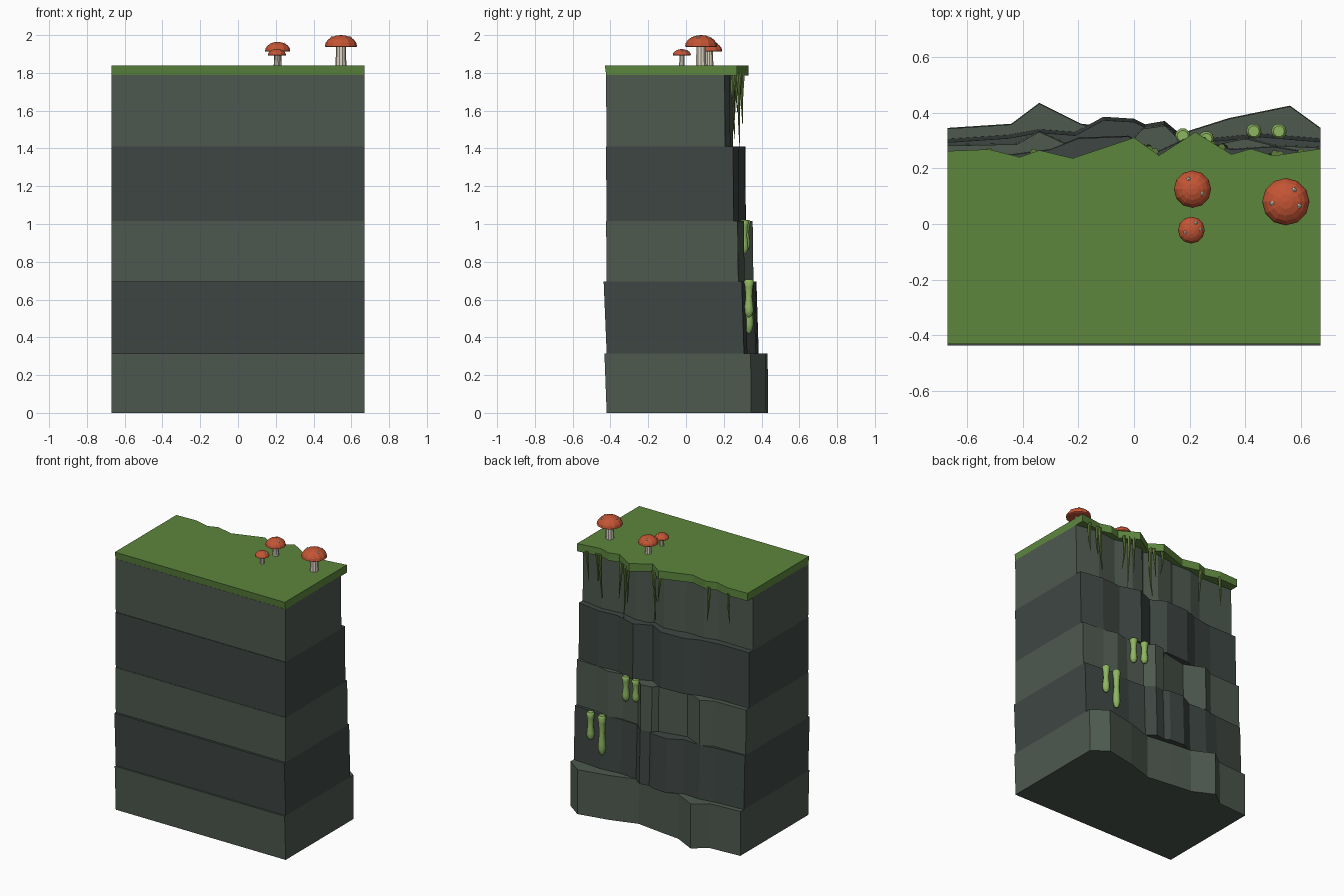
import bpy, math, random

if "Cube" in bpy.data.objects:
    bpy.data.objects.remove(bpy.data.objects["Cube"])
random.seed(4)


def mat(name, rgb):
    m = bpy.data.materials.new(name)
    m.diffuse_color = (*rgb, 1)
    m.use_nodes = True
    m.node_tree.nodes["Principled BSDF"].inputs["Base Color"].default_value = m.diffuse_color
    return m


LIGHT = mat("light rock", (0.075, 0.1, 0.078))
DARK = mat("dark rock", (0.048, 0.062, 0.055))
GRASS = mat("grass", (0.11, 0.24, 0.048))
VINE = mat("vine", (0.12, 0.2, 0.045))
MOSS = mat("moss", (0.27, 0.47, 0.12))
RED = mat("cap red", (0.55, 0.09, 0.035))
CREAM = mat("cream", (0.72, 0.66, 0.55))
WHITE = mat("spot white", (0.85, 0.82, 0.75))


def make(name, verts, faces, m):
    me = bpy.data.meshes.new(name)
    me.from_pydata(verts, [], faces)
    me.materials.append(m)
    ob = bpy.data.objects.new(name, me)
    bpy.context.collection.objects.link(ob)
    return ob


def skin(rings):
    """Faces joining equal rings, with end caps."""
    n = len(rings[0])
    faces = [tuple(reversed(range(n)))]
    for k in range(len(rings) - 1):
        for i in range(n):
            j = (i + 1) % n
            faces.append((k * n + i, k * n + j, (k + 1) * n + j, (k + 1) * n + i))
    faces.append(tuple(range((len(rings) - 1) * n, len(rings) * n)))
    return [v for r in rings for v in r], faces


def slab(name, back, z0, z1, f0, f1, lean, m):
    """Prism: straight front, ragged back edge, sides at x = +-0.67."""
    def ring(z, front, dy):
        return [(-.67, front, z), (.67, front, z)] + [(x, y + dy, z) for x, y in reversed(back)]
    return make(name, *skin([ring(z0, f0, 0), ring(z1, f1, lean)]), m)


def tube(name, path, n, m, smooth=False):
    """Round section swept upward along (x, y, z, radius) points."""
    rings = [[(x + r * math.cos(2 * math.pi * i / n), y + r * math.sin(2 * math.pi * i / n), z)
              for i in range(n)] for x, y, z, r in path]
    ob = make(name, *skin(rings), m)
    if smooth:
        for p in ob.data.polygons:
            p.use_smooth = len(p.vertices) == 4
    return ob


# rock strata, bottom to top
slab("rock_layer_1", [(-.67, .345), (-.44, .36), (-.34, .435), (-.19, .36), (-.05, .345),
     (.15, .32), (.34, .38), (.56, .425), (.67, .345)], 0, .315, -.42, -.432, -.003, LIGHT)
slab("rock_layer_2", [(-.67, .305), (-.45, .32), (-.34, .34), (-.21, .33), (-.11, .385), (0, .378),
     (.04, .358), (.11, .37), (.17, .32), (.3, .31), (.45, .325), (.67, .307)],
     .315, .695, -.42, -.436, -.012, DARK)
slab("rock_layer_3", [(-.67, .285), (-.42, .29), (-.34, .335), (-.2, .27), (-.1, .29), (0, .31),
     (.03, .345), (.11, .357), (.17, .30), (.3, .29), (.4, .31), (.5, .285), (.67, .277)],
     .695, 1.015, -.42, -.423, -.004, LIGHT)
slab("rock_layer_4", [(-.67, .25), (-.45, .25), (-.3, .27), (-.2, .31), (-.02, .317), (.08, .26),
     (.2, .315), (.35, .27), (.5, .28), (.67, .252)], 1.015, 1.41, -.42, -.424, -.003, DARK)
slab("rock_layer_5", [(-.67, .205), (-.4, .2), (-.3, .225), (-.15, .22), (-.12, .235), (0, .25),
     (.1, .215), (.13, .24), (.22, .25), (.35, .22), (.5, .235), (.67, .207)],
     1.41, 1.79, -.42, -.424, -.004, LIGHT)

# grass top overhanging the ragged cliff edge
slab("grass_top", [(-.67, .262), (-.52, .268), (-.41, .24), (-.34, .265), (-.22, .236), (0, .31),
     (.09, .246), (.22, .33), (.35, .25), (.42, .27), (.5, .245), (.67, .27)],
     1.785, 1.84, -.422, -.43, 0, GRASS)

# thin vines hanging from the grass edge: x, y, length
vines = [(.6, .258, .2), (.525, .25, .19), (.505, .252, .3), (.315, .275, .25), (.28, .285, .38),
         (.25, .3, .26), (.075, .26, .34), (.055, .268, .2), (.0, .29, .18),
         (-.36, .258, .24), (-.52, .262, .2)]
for k, (x, y, h) in enumerate(vines):
    dx, dy = random.uniform(-.025, .025), random.uniform(-.01, .012)
    path = [(x + dx * t * t, y + dy * math.sin(3 * t), 1.8 - (h + .01) * t, .012 * (1 - t) + .0015)
            for t in (1, .75, .5, .25, 0)]
    tube(f"vine_{k + 1}", path, 6, VINE)

# moss drips on the ledges: x, y, top, length
for k, (x, y, z, h) in enumerate([(.52, .325, .705, .2), (.43, .325, .705, .285),
                                  (.26, .298, 1.02, .18), (.175, .308, 1.02, .16)]):
    prof = [(1, .005), (.95, .017), (.84, .025), (.7, .024), (.45, .018), (.2, .022), (.05, .028), (0, .02)]
    tube(f"moss_drip_{k + 1}", [(x, y + .008, z - h * t, r) for t, r in prof], 10, MOSS, True)

# mushrooms: x, y, cap underside, cap height, cap radius, stem radius, spots (dx, dy)
shrooms = [(.545, .08, 1.937, .063, .085, .029, [(.03, .042), (.047, -.015), (-.048, -.006)]),
           (.21, .125, 1.912, .052, .067, .021, [(-.014, .036), (.034, -.016)]),
           (.206, -.022, 1.892, .034, .048, .015, [(-.022, -.008), (.015, .025), (.03, .003)])]
for k, (x, y, z, h, R, s, spots) in enumerate(shrooms, 1):
    tube(f"mushroom_stem_{k}", [(x, y, 1.835, s), (x, y, z + .01, s * .88)], 10, CREAM)
    dome = [(x, y, z + h * (.06 + .94 * math.sin(a)), max(R * math.cos(a), .001))
            for a in (i * math.pi / 10 for i in range(6))]
    tube(f"mushroom_cap_{k}", [(x, y, z, R * .93)] + dome, 12, RED)
    for j, (dx, dy) in enumerate(spots, 1):
        top = z + h * (.04 + .94 * math.sqrt(1 - (dx * dx + dy * dy) / R ** 2))
        bpy.ops.mesh.primitive_ico_sphere_add(subdivisions=1, radius=R * .07 + .004,
                                              location=(x + dx, y + dy, top - .003))
        bpy.context.object.name = f"mushroom_spot_{k}_{j}"
        bpy.context.object.data.materials.append(WHITE)
